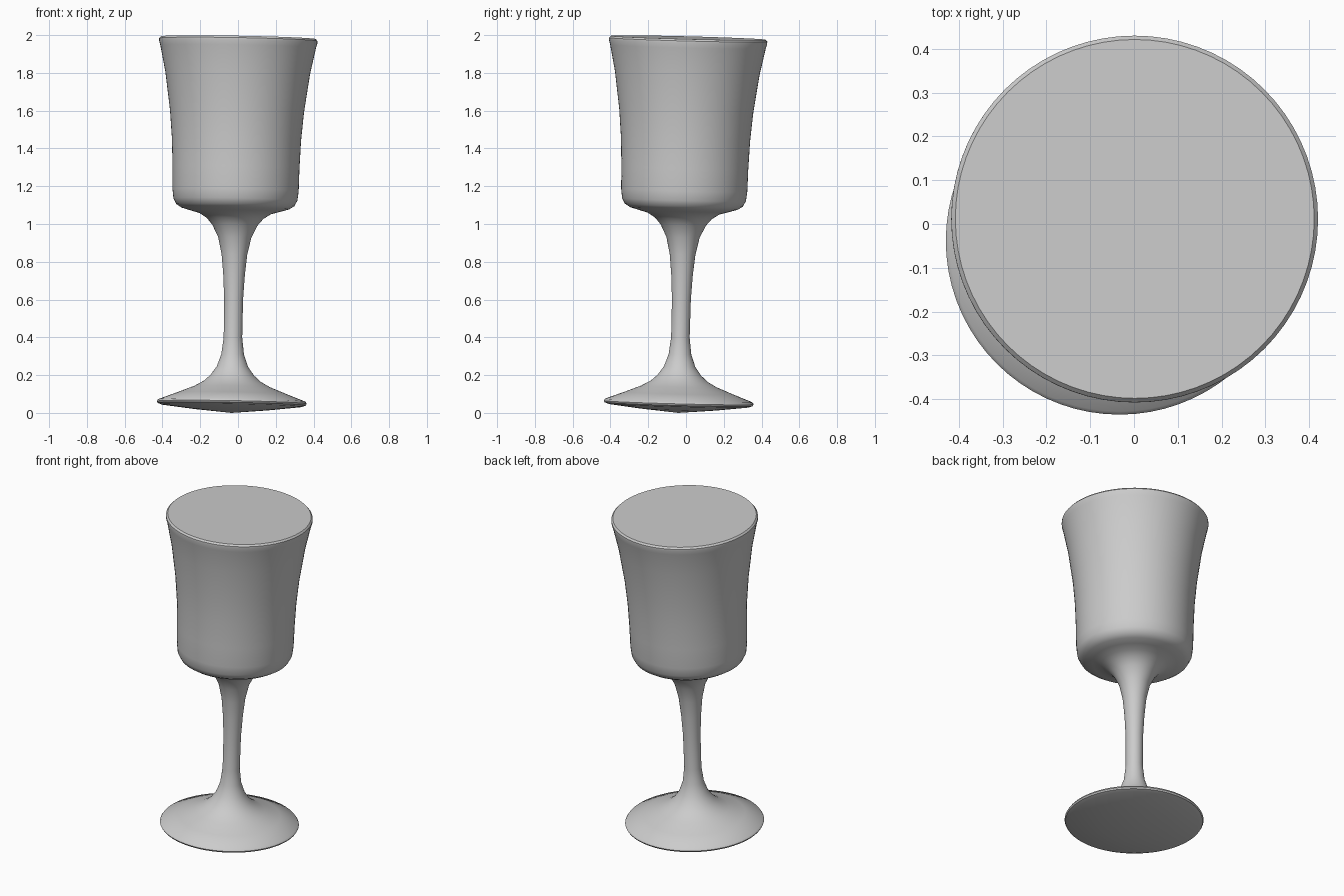
import bpy, bmesh, math
from mathutils import Vector, Matrix

cube = bpy.data.objects.get("Cube")
if cube:
    bpy.data.objects.remove(cube, do_unlink=True)

# Plain grey material
grey = bpy.data.materials.new("plain_grey")
grey.use_nodes = True
colour = (0.6, 0.6, 0.6, 1)
grey.diffuse_color = colour
grey.node_tree.nodes["Principled BSDF"].inputs["Base Color"].default_value = colour

# Half profiles (radius, height), from the underside to the closed top
foot = [(0, 0), (0.2, 0.018), (0.37, 0.038), (0.392, 0.046), (0.397, 0.055),
        (0.39, 0.066), (0.29, 0.104), (0.2, 0.14), (0.15, 0.168), (0.115, 0.2)]
stem = [(0.083, 0.245), (0.06, 0.31), (0.049, 0.4), (0.05, 0.6), (0.057, 0.73),
        (0.068, 0.84), (0.088, 0.93), (0.12, 0.995), (0.15, 1.03)]
bowl = [(0.19, 1.056), (0.24, 1.07), (0.285, 1.083), (0.312, 1.1), (0.328, 1.13),
        (0.334, 1.18), (0.336, 1.3), (0.342, 1.45), (0.355, 1.6), (0.383, 1.8),
        (0.412, 1.94), (0.419, 1.965), (0.419, 1.977), (0.41, 1.987), (0, 1.987)]


def lathe(name, profile, segments):
    """Spin a half profile around z into a closed solid."""
    bm = bmesh.new()
    verts = [bm.verts.new((r, 0, z)) for r, z in profile]
    edges = [bm.edges.new(pair) for pair in zip(verts, verts[1:])]
    bmesh.ops.spin(bm, geom=verts + edges, cent=(0, 0, 0), axis=(0, 0, 1),
                   angle=math.tau, steps=segments, use_duplicate=False)
    bmesh.ops.remove_doubles(bm, verts=bm.verts, dist=0.0002)
    bmesh.ops.recalc_face_normals(bm, faces=bm.faces)
    mesh = bpy.data.meshes.new(name)
    bm.to_mesh(mesh)
    bm.free()
    mesh.materials.append(grey)
    obj = bpy.data.objects.new(name, mesh)
    bpy.context.collection.objects.link(obj)
    return obj


goblet = lathe("goblet", foot + stem + bowl, 72)

# The goblet leans slightly to its left and back
foot_centre = Vector((-0.034, -0.04, 0))
lean = Vector((0.018, 0.026, 1)).to_track_quat("Z", "Y").to_matrix().to_4x4()
twist_free = Vector((0, 0, 1)).rotation_difference(Vector((0.018, 0.026, 1)))
goblet.data.transform(Matrix.Translation(foot_centre) @ twist_free.to_matrix().to_4x4())

# Smooth shading with a crisp rim
bpy.ops.object.select_all(action="DESELECT")
goblet.select_set(True)
bpy.context.view_layer.objects.active = goblet
bpy.ops.object.shade_smooth_by_angle(angle=math.radians(40))
